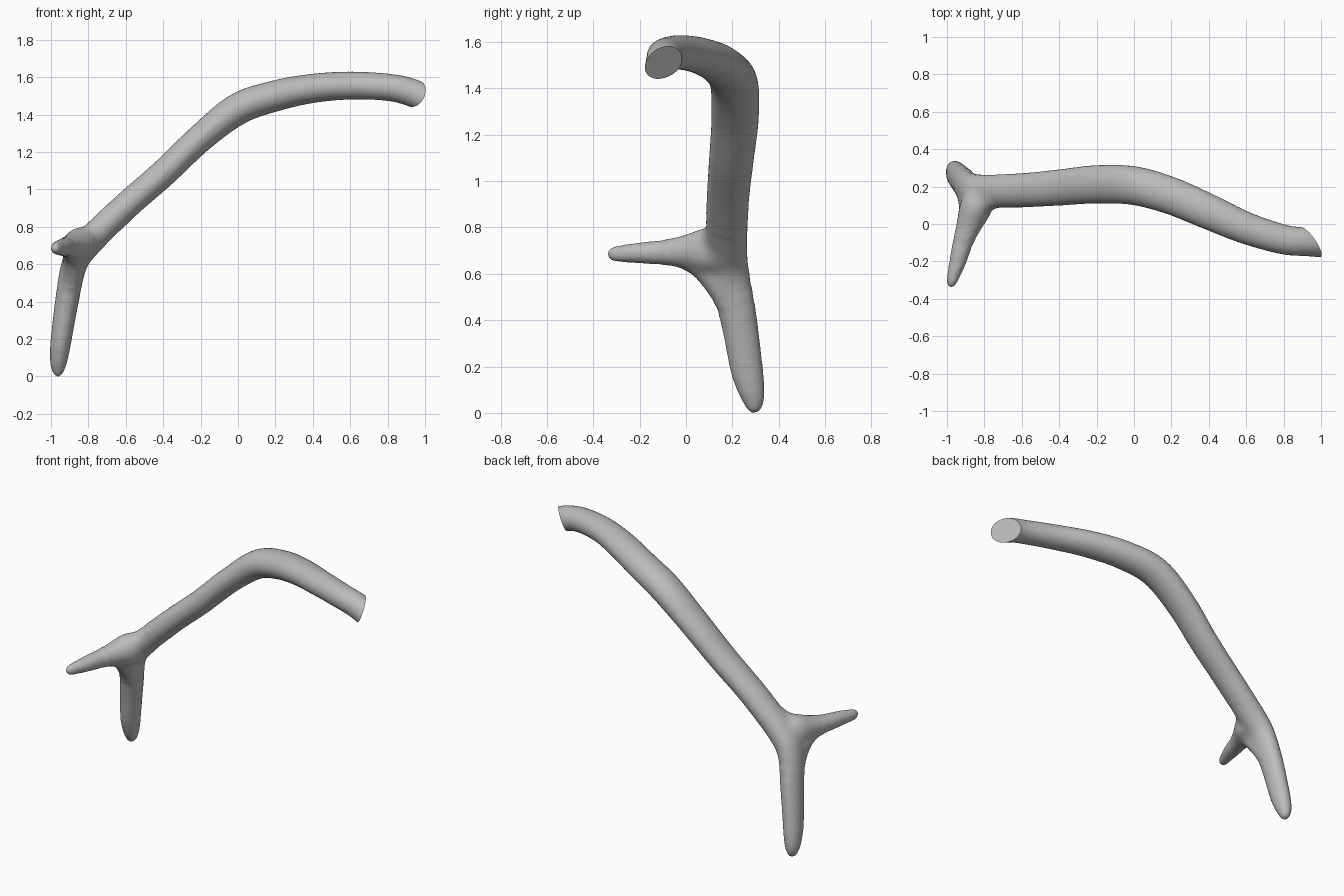
import bpy, bmesh, math
from mathutils import Vector

if "Cube" in bpy.data.objects:
    bpy.data.objects.remove(bpy.data.objects["Cube"])

SIDES = 28


def spline(pts, steps=8):
    """Catmull-Rom through rows of x, y, z, side radius, other radius."""
    out = []
    for i in range(len(pts) - 1):
        p0, p1, p2, p3 = (pts[max(i - 1, 0)], pts[i], pts[i + 1], pts[min(i + 2, len(pts) - 1)])
        for k in range(steps):
            t = k / steps
            out.append([0.5 * (2 * b + (c - a) * t + (2 * a - 5 * b + 4 * c - d) * t * t
                               + (3 * b - a - 3 * c + d) * t ** 3)
                        for a, b, c, d in zip(p0, p1, p2, p3)])
    return out + [list(pts[-1])]


def tube(bm, pts, side_axis):
    """Closed tube with an elliptical section swept along a spline."""
    rows = spline(pts)
    rings = []
    for i, r in enumerate(rows):
        lo, hi = rows[max(i - 1, 0)], rows[min(i + 1, len(rows) - 1)]
        tan = (Vector(hi[:3]) - Vector(lo[:3])).normalized()
        side = Vector(side_axis)
        side = (side - tan * side.dot(tan)).normalized()
        other = tan.cross(side)
        ring = []
        for k in range(SIDES):
            a = math.tau * k / SIDES
            ring.append(bm.verts.new(Vector(r[:3]) + side * (math.cos(a) * r[3])
                                     + other * (math.sin(a) * r[4])))
        rings.append(ring)
    for a, b in zip(rings, rings[1:]):
        for k in range(SIDES):
            n = (k + 1) % SIDES
            bm.faces.new((a[k], a[n], b[n], b[k]))
    bm.faces.new(rings[0][::-1])
    bm.faces.new(rings[-1])


bm = bmesh.new()
# Lower prong flowing into the long bent beam
tube(bm, [(-.962, .296, .000, .012, .010), (-.962, .295, .016, .030, .026),
          (-.961, .290, .060, .049, .042), (-.955, .277, .120, .062, .051),
          (-.945, .260, .20, .071, .056), (-.915, .228, .40, .079, .063),
          (-.875, .185, .60, .092, .071), (-.80, .175, .715, .092, .078),
          (-.60, .180, .910, .092, .074), (-.40, .195, 1.085, .097, .074),
          (-.20, .212, 1.275, .103, .076), (0, .205, 1.43, .104, .085),
          (.20, .150, 1.50, .100, .083), (.40, .065, 1.54, .095, .078),
          (.60, -.022, 1.555, .086, .075), (.80, -.083, 1.546, .080, .073),
          (.93, -.096, 1.517, .077, .075), (1.08, -.11, 1.45, .075, .075)], (0, 1, 0))
# Short front prong
tube(bm, [(-.977, -.341, .683, .008, .008), (-.976, -.33, .684, .019, .022),
          (-.972, -.30, .686, .030, .034), (-.942, -.20, .690, .045, .045),
          (-.915, -.10, .692, .055, .055), (-.880, 0, .697, .072, .074),
          (-.845, .09, .70, .088, .10), (-.82, .17, .70, .07, .08)], (1, 0, 0))
# Webs that fill the fork
tube(bm, [(-.915, -.10, .690, .048, .048), (-.885, .03, .660, .058, .058),
          (-.880, .125, .575, .062, .062), (-.910, .215, .42, .055, .055)], (1, 0, 0))
tube(bm, [(-.915, -.10, .695, .048, .048), (-.865, .04, .715, .060, .055),
          (-.775, .125, .765, .060, .055), (-.62, .17, .890, .055, .055)], (0, 0, 1))
bmesh.ops.recalc_face_normals(bm, faces=bm.faces)
raw = bpy.data.meshes.new("raw_branch")
bm.to_mesh(raw)
bm.free()

# Fuse the parts into one skin
branch = bpy.data.objects.new("forked_branch", raw)
bpy.context.collection.objects.link(branch)
mod = branch.modifiers.new("fuse", 'REMESH')
mod.mode = 'VOXEL'
mod.voxel_size = 0.011
mesh = bpy.data.meshes.new_from_object(
    branch.evaluated_get(bpy.context.evaluated_depsgraph_get()))
branch.modifiers.clear()
branch.data = mesh

bm = bmesh.new()
bm.from_mesh(mesh)
# Soften the fork, then lightly the whole surface
fork = Vector((-.85, .13, .68))
for reach, rounds in ((9, 3), (.27, 8), (.21, 12)):
    near = [v for v in bm.verts if (v.co - fork).length < reach]
    for _ in range(rounds):
        bmesh.ops.smooth_vert(bm, verts=near, factor=0.5,
                              use_axis_x=True, use_axis_y=True, use_axis_z=True)
# Slanted flat cut at the upper end
cut = bmesh.ops.bisect_plane(bm, geom=bm.verts[:] + bm.edges[:] + bm.faces[:],
                             plane_co=(.945, -.095, 1.515), plane_no=(.75, .55, -.35),
                             clear_outer=True)
rim = [e for e in cut["geom_cut"] if isinstance(e, bmesh.types.BMEdge)]
bmesh.ops.contextual_create(bm, geom=rim)
bm.to_mesh(mesh)
bm.free()

grey = bpy.data.materials.new("plain_grey")
grey.diffuse_color = (.5, .5, .5, 1)
grey.use_nodes = True
grey.node_tree.nodes["Principled BSDF"].inputs["Base Color"].default_value = grey.diffuse_color
mesh.materials.clear()
mesh.materials.append(grey)
bpy.context.view_layer.objects.active = branch
branch.select_set(True)
bpy.ops.object.shade_smooth_by_angle(angle=math.radians(40))
